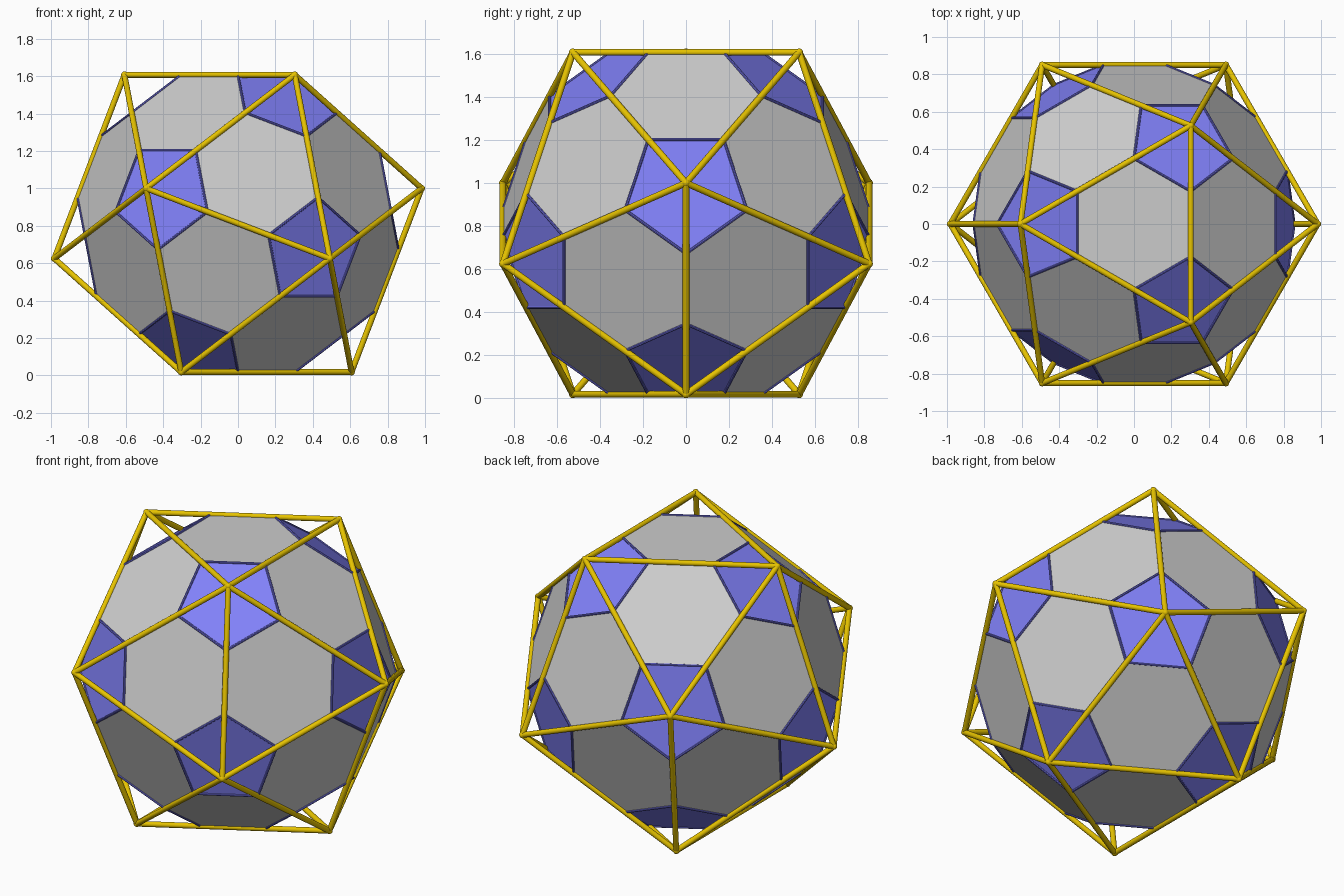
import bpy, bmesh, math
from itertools import combinations, permutations
from mathutils import Vector, Matrix

if "Cube" in bpy.data.objects:
    bpy.data.objects.remove(bpy.data.objects["Cube"])

R_STRUT, R_BALL, R_RIM = 0.0155, 0.018, 0.007
EDGE = (1 - R_BALL) * math.sqrt(3) / ((1 + math.sqrt(5)) / 2)
INRADIUS = 0.75576 * EDGE
CENTRE = Vector((0, 0, INRADIUS + R_BALL))


def material(name, colour):
    m = bpy.data.materials.new(name)
    m.diffuse_color = (*colour, 1)
    m.use_nodes = True
    m.node_tree.nodes["Principled BSDF"].inputs["Base Color"].default_value = m.diffuse_color
    return m


def finish(name, bm, mat=None, smooth=False):
    me = bpy.data.meshes.new(name)
    bm.to_mesh(me)
    bm.free()
    for p in me.polygons:
        p.use_smooth = smooth
    if mat:
        me.materials.append(mat)
    ob = bpy.data.objects.new(name, me)
    bpy.context.collection.objects.link(ob)
    if smooth:
        bpy.ops.object.select_all(action='DESELECT')
        ob.select_set(True)
        bpy.context.view_layer.objects.active = ob
        bpy.ops.object.shade_smooth_by_angle()
    return ob


def ring(radius, z, start):
    return [CENTRE + Vector((radius * math.cos(math.radians(start + a)),
                             radius * math.sin(math.radians(start + a)), z))
            for a in (0, 120, 240)]


def ordered(points):
    """Sort points counter-clockwise seen from outside the solid."""
    mid = sum(points, Vector()) / len(points)
    n = (mid - CENTRE).normalized()
    u = (points[0] - mid).normalized()
    w = n.cross(u)
    return sorted(points, key=lambda p: math.atan2((p - mid).dot(w), (p - mid).dot(u)))


def panels(name, polys, mat=None):
    bm = bmesh.new()
    for poly in polys:
        bm.faces.new([bm.verts.new(p) for p in poly])
    bmesh.ops.remove_doubles(bm, verts=bm.verts, dist=1e-4)
    finish(name, bm, mat)


def add_ball(bm, p, r, seg):
    bmesh.ops.create_uvsphere(bm, u_segments=seg, v_segments=seg // 2, radius=r,
                              matrix=Matrix.Translation(p))


def add_rod(bm, a, b, r, seg):
    d = b - a
    rot = d.to_track_quat('Z', 'Y').to_matrix().to_4x4()
    bmesh.ops.create_cone(bm, cap_ends=True, segments=seg, radius1=r, radius2=r,
                          depth=d.length, matrix=Matrix.Translation((a + b) / 2) @ rot)


yellow = material("yellow", (0.8, 0.55, 0.0))
blue = material("blue", (0.22, 0.22, 0.95))
rim_blue = material("rim_blue", (0.15, 0.15, 0.7))

# Icosahedron corners, resting on a face
small = EDGE / math.sqrt(3)
big = 1 - R_BALL
mid_z = math.sqrt(small ** 2 + INRADIUS ** 2 - big ** 2)
verts = (ring(small, INRADIUS, 180) + ring(big, mid_z, 0)
         + ring(big, -mid_z, 180) + ring(small, -INRADIUS, 0))


def near(*pts):
    return all((a - b).length < EDGE * 1.1 for a, b in combinations(pts, 2))


edges = [e for e in combinations(verts, 2) if near(*e)]
pentagons = [ordered([v.lerp(n, 1 / 3) for n in verts if n is not v and near(v, n)])
             for v in verts]
hexagons = [ordered([a.lerp(b, 1 / 3) for a, b in permutations(t, 2)])
            for t in combinations(verts, 3) if near(*t)]

# Truncated core
panels("hexagon_panels", hexagons)
panels("pentagon_panels", pentagons, blue)

# Thin rims round the pentagons
bm = bmesh.new()
for poly in pentagons:
    for i, p in enumerate(poly):
        add_rod(bm, p, poly[i - 1], R_RIM, 8)
        add_ball(bm, p, R_RIM, 8)
finish("pentagon_rims", bm, rim_blue, True)

# Outer cage
bm = bmesh.new()
for a, b in edges:
    add_rod(bm, a, b, R_STRUT, 16)
finish("cage_struts", bm, yellow, True)

bm = bmesh.new()
for v in verts:
    add_ball(bm, v, R_BALL, 16)
finish("cage_joints", bm, yellow, True)
